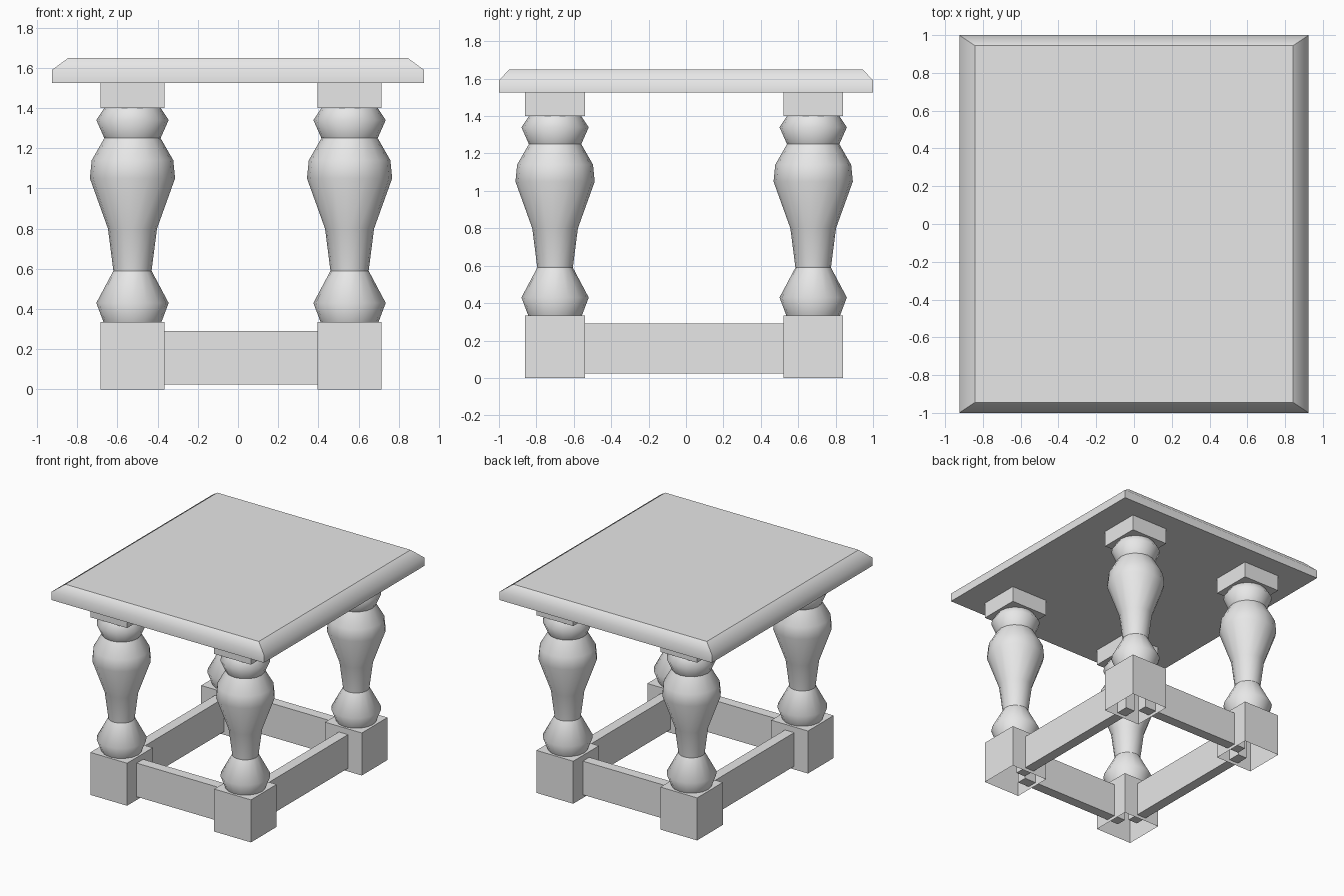
import bpy
import bmesh
import math

cube = bpy.data.objects.get("Cube")
if cube:
    bpy.data.objects.remove(cube, do_unlink=True)

# Single plain grey material
grey = bpy.data.materials.new("plain_grey")
grey.use_nodes = True
COLOR = (0.8, 0.8, 0.8, 1)
grey.diffuse_color = COLOR
grey.node_tree.nodes["Principled BSDF"].inputs["Base Color"].default_value = COLOR


def finish(bm, name):
    bmesh.ops.recalc_face_normals(bm, faces=bm.faces)
    mesh = bpy.data.meshes.new(name)
    bm.to_mesh(mesh)
    bm.free()
    mesh.materials.append(grey)
    obj = bpy.data.objects.new(name, mesh)
    bpy.context.collection.objects.link(obj)
    return obj


def box(name, lo, hi, open_bottom=False):
    bm = bmesh.new()
    bmesh.ops.create_cube(bm, size=1)
    for v in bm.verts:
        v.co = [lo[i] if v.co[i] < 0 else hi[i] for i in range(3)]
    obj = finish(bm, name)
    if open_bottom:
        bm = bmesh.new()
        bm.from_mesh(obj.data)
        base = [f for f in bm.faces if f.normal.z < -0.9]
        bmesh.ops.delete(bm, geom=base, context='FACES_ONLY')
        bm.to_mesh(obj.data)
        bm.free()
    return obj


def turned_post(name, x, y, profile, creases, sides=16):
    bm = bmesh.new()
    rings = []
    for r, z in profile:
        rings.append([bm.verts.new((x + r * math.cos(a), y + r * math.sin(a), z))
                      for a in (math.tau * k / sides for k in range(sides))])
    for low, high in zip(rings, rings[1:]):
        for k in range(sides):
            n = (k + 1) % sides
            bm.faces.new((low[k], low[n], high[n], high[k])).smooth = True
    # Crisp creases at the narrow waists
    for e in bm.edges:
        if all(abs(v.co.z - z) < 0.001 for v in e.verts[:1] for z in [min(creases, key=lambda c: abs(c - v.co.z))]) \
                and abs(e.verts[0].co.z - e.verts[1].co.z) < 0.001:
            e.smooth = False
    return finish(bm, name)


def table_top(name):
    # Stacked rectangles: underside, rim, inset upper face
    bm = bmesh.new()
    rings = []
    for hx, hy, z in ((0.925, 1, 1.525), (0.925, 1, 1.59), (0.843, 0.945, 1.65)):
        rings.append([bm.verts.new((sx * hx, sy * hy, z))
                      for sx, sy in ((-1, -1), (1, -1), (1, 1), (-1, 1))])
    bm.faces.new(rings[0][::-1])
    bm.faces.new(rings[-1])
    for low, high in zip(rings, rings[1:]):
        for k in range(4):
            n = (k + 1) % 4
            bm.faces.new((low[k], low[n], high[n], high[k])).smooth = True
    # Rounded shading only over the rim edge
    rim = set(rings[1])
    for e in bm.edges:
        e.smooth = all(v in rim for v in e.verts)
    return finish(bm, name)


XS = {"right": -0.525, "left": 0.555}
YS = {"front": -0.70, "back": 0.68}
HALF = 0.16
PROFILE = [(0.144, 0.335), (0.18, 0.43), (0.095, 0.59), (0.122, 0.80),
           (0.212, 1.05), (0.203, 1.14), (0.14, 1.25), (0.18, 1.34), (0.14, 1.40)]

table_top("table_top")

# Legs: foot block, turned post, upper block
for side, x in XS.items():
    for end, y in YS.items():
        tag = f"{end}_{side}"
        lo, hi = (x - HALF, y - HALF), (x + HALF, y + HALF)
        box(f"{tag}_foot_block", (*lo, 0), (*hi, 0.335), open_bottom=True)
        turned_post(f"{tag}_turned_post", x, y, PROFILE, (0.59, 1.25))
        box(f"{tag}_upper_block", (*lo, 1.40), (*hi, 1.525))

# Stretchers running between the foot blocks
T, Z0, Z1, TUCK = 0.04, 0.025, 0.29, 0.06
for end, y in YS.items():
    box(f"{end}_stretcher", (XS["right"] + TUCK, y - T, Z0), (XS["left"] - TUCK, y + T, Z1))
for side, x in XS.items():
    box(f"{side}_stretcher", (x - T, YS["front"] + TUCK, Z0), (x + T, YS["back"] - TUCK, Z1))
